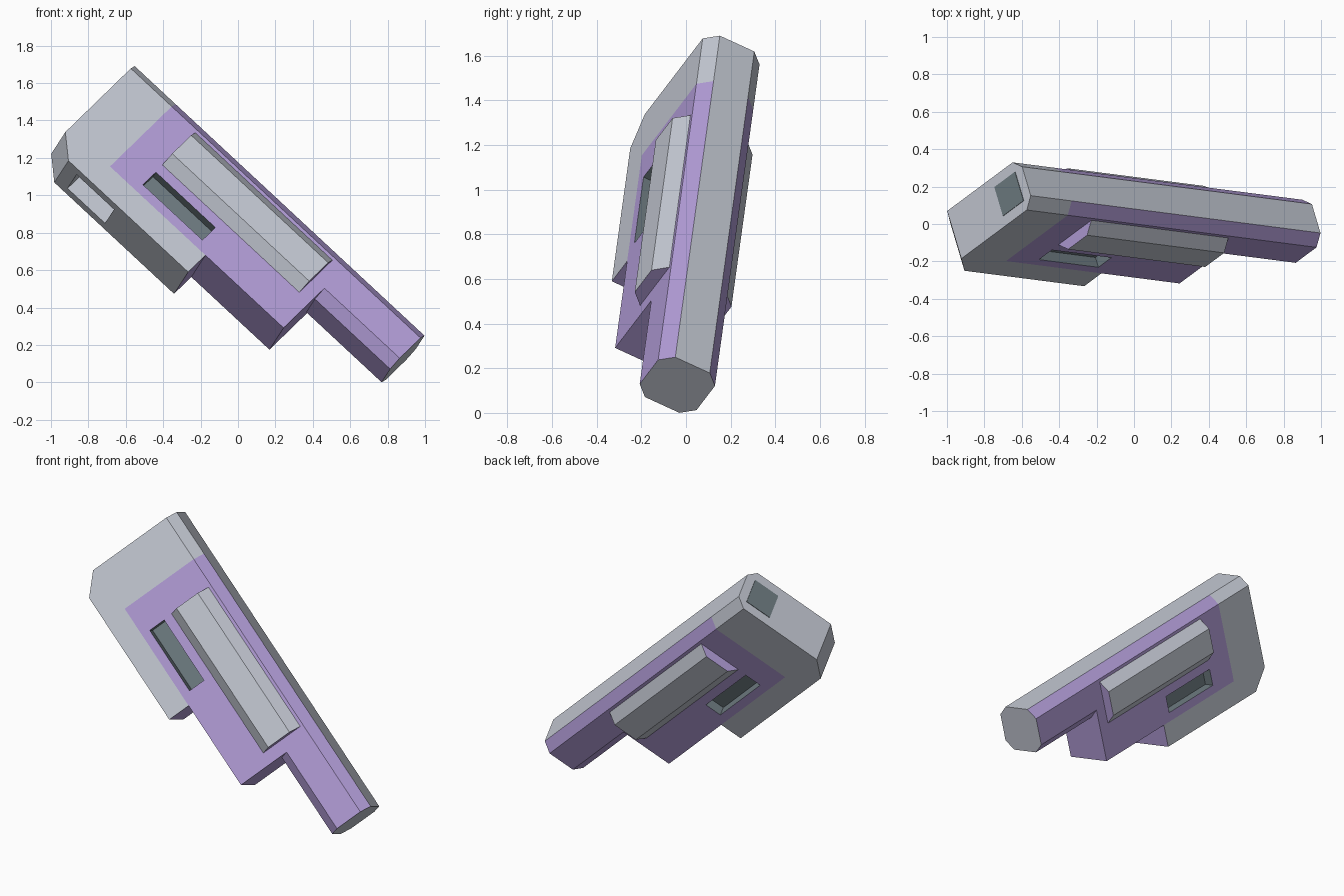
import bpy, bmesh
from mathutils import Vector, Matrix

if "Cube" in bpy.data.objects:
    bpy.data.objects.remove(bpy.data.objects["Cube"])

# Tilted working frame: u runs along the length, v down the grip side, t through the thickness
U = Vector((0.729, -0.094, -0.678)).normalized()
V = Vector((-0.632, -0.469, -0.614))
V = (V - U * V.dot(U)).normalized()
T = U.cross(V)
FRAME = Matrix.Translation((-0.575, 0.229, 1.655)) @ Matrix((U, V, T)).transposed().to_4x4()

LENGTH, HALF, CH = 2.125, 0.145, 0.057     # overall length, half thickness, chamfer
BARREL, STEP, DEEP = 0.29, 0.578, 0.724    # depths of barrel, middle block, grip block
PAINT_U = 0.30                             # where the purple begins


def material(name, rgb):
    m = bpy.data.materials.new(name)
    m.use_nodes = True
    m.diffuse_color = (*rgb, 1)
    bsdf = next(n for n in m.node_tree.nodes if n.type == 'BSDF_PRINCIPLED')
    bsdf.inputs["Base Color"].default_value = (*rgb, 1)
    bsdf.inputs["Roughness"].default_value = 0.7
    return m


GREY = material("light grey", (0.56, 0.59, 0.66))
PURPLE = material("soft purple", (0.45, 0.34, 0.69))
SLATE = material("dark slate", (0.16, 0.205, 0.225))
PALETTE = (GREY, PURPLE, SLATE)


def prism(bm, ring, vec):
    """Extrude a closed ring of points along vec into a solid."""
    vec = Vector(vec)
    a = [bm.verts.new(p) for p in ring]
    b = [bm.verts.new(Vector(p) + vec) for p in ring]
    n = len(a)
    bm.faces.new(a)
    bm.faces.new(b[::-1])
    for i in range(n):
        bm.faces.new((a[i], b[i], b[(i + 1) % n], a[(i + 1) % n]))


def box(bm, u, v, t):
    ring = [(u[0], v[0], t[0]), (u[1], v[0], t[0]), (u[1], v[1], t[0]), (u[0], v[1], t[0])]
    prism(bm, ring, (0, 0, t[1] - t[0]))


def finish(name, bm):
    bmesh.ops.recalc_face_normals(bm, faces=bm.faces[:])
    mesh = bpy.data.meshes.new(name)
    bm.to_mesh(mesh)
    bm.free()
    for m in PALETTE:
        mesh.materials.append(m)
    ob = bpy.data.objects.new(name, mesh)
    bpy.context.collection.objects.link(ob)
    return ob


# Body: stepped side outline extruded through the thickness
bm = bmesh.new()
outline = [(0, 0), (LENGTH, 0), (LENGTH, BARREL), (1.573, BARREL), (1.573, STEP),
           (1.0, STEP), (1.0, DEEP), (0.122, DEEP), (0, 0.61)]
prism(bm, [(u, v, -HALF) for u, v in outline], (0, 0, 2 * HALF))
body = finish("body", bm)

# Cutters: long-edge chamfers, side slots, well under the grip block
bm = bmesh.new()
for s in (-1, 1):
    e = 0.05
    flat, far = s * (HALF - CH - e), s * (HALF + e)
    prism(bm, [(-0.1, -e, flat), (-0.1, CH + e, far), (-0.1, -e, far)], (LENGTH + 0.2, 0, 0))
    prism(bm, [(1.573, BARREL + e, flat), (1.573, BARREL - CH - e, far),
               (1.573, BARREL + e, far)], (0.7, 0, 0))
    box(bm, (0.494, 0.93), (0.414, 0.523), (s * 0.085, s * 0.2))
box(bm, (0.2, 0.475), (0.584, 0.8), (-0.092, 0.092))
cutter = finish("body_cutter", bm)
cutter.hide_render = True

mod = body.modifiers.new("cuts", 'BOOLEAN')
mod.operation, mod.solver, mod.object = 'DIFFERENCE', 'EXACT', cutter
bpy.context.view_layer.update()
cut_body = body.evaluated_get(bpy.context.evaluated_depsgraph_get())
bm = bmesh.new()
bm.from_mesh(cut_body.to_mesh())
cut_body.to_mesh_clear()
body.modifiers.clear()
bpy.data.objects.remove(cutter)

# Split the skin along the paint borders, then colour the faces by position
for co, no in (((PAINT_U, 0, 0), (1, 0, 0)), ((0, STEP, 0), (0, 1, 0))):
    bmesh.ops.bisect_plane(bm, geom=bm.verts[:] + bm.edges[:] + bm.faces[:],
                           dist=1e-4, plane_co=co, plane_no=no)
bm.normal_update()
for f in bm.faces:
    c, n = f.calc_center_median(), f.normal
    end = n.x > 0.9 and c.x > LENGTH - 0.01
    top = n.y < -0.9 and c.y < 0.01
    f.material_index = 0
    if 0.49 < c.x < 0.935 and 0.41 < c.y < 0.53 and abs(c.z) < HALF - 0.002:
        f.material_index = 2
    elif c.x > PAINT_U and c.y < STEP + 0.002 and not end and not top:
        f.material_index = 1
    elif n.x > 0.9 and abs(c.x - 1.0) < 0.01:
        f.material_index = 1
bm.to_mesh(body.data)
bm.free()
body.matrix_world = FRAME

# Raised side panels with sloped long edges and purple ends
for s, name in ((-1, "front_side_panel"), (1, "back_side_panel")):
    bm = bmesh.new()
    section = [(0.076, 0.14), (0.076, 0.145), (0.136, 0.204), (0.296, 0.204),
               (0.355, 0.145), (0.355, 0.14)]
    prism(bm, [(0.49, v, s * t) for v, t in section], (1.005, 0, 0))
    bm.normal_update()
    for f in bm.faces:
        f.material_index = 1 if abs(f.normal.x) > 0.9 else 0
    finish(name, bm).matrix_world = FRAME

# Dark square on the rear end
bm = bmesh.new()
box(bm, (-0.003, 0.004), (0.058, 0.232), (-0.088, 0.088))
for f in bm.faces:
    f.material_index = 2
finish("rear_square", bm).matrix_world = FRAME
